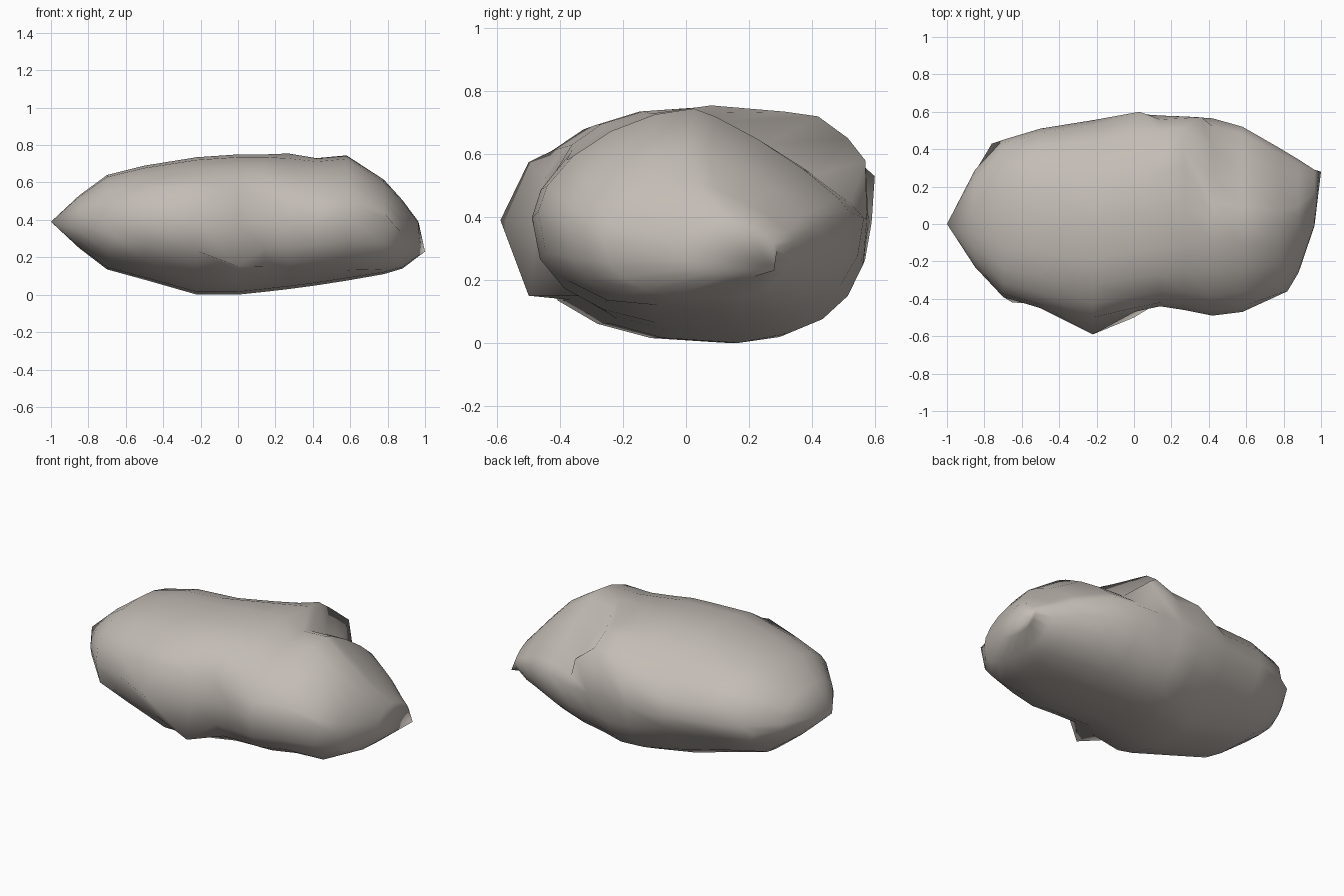
import bpy
import bmesh
import math
from mathutils import Vector

if "Cube" in bpy.data.objects:
    bpy.data.objects.remove(bpy.data.objects["Cube"], do_unlink=True)

SIDES = 20

# Cross-sections along the boulder: x, front y, back y, bottom z, top z,
# then squareness of the upper front, upper back and lower back quarters
SECTIONS = [
    (-0.85, -0.23, 0.29, 0.25, 0.53, 2.1, 2, 2),
    (-0.70, -0.39, 0.45, 0.135, 0.64, 2.3, 2.2, 1.8),
    (-0.50, -0.45, 0.51, 0.08, 0.69, 2.4, 2.1, 1.6),
    (-0.22, -0.51, 0.555, 0.0, 0.735, 2.5, 1.75, 1.55),
    (0.0, -0.47, 0.59, 0.0, 0.75, 2.5, 1.9, 2),
    (0.14, -0.44, 0.58, 0.015, 0.75, 2.6, 2.4, 2.4),
    (0.27, -0.46, 0.575, 0.03, 0.745, 2.1, 3.4, 2.2),
    (0.42, -0.49, 0.565, 0.05, 0.73, 1.8, 1.2, 2.2),
    (0.58, -0.47, 0.52, 0.075, 0.745, 1.7, 1.2, 2.2),
    (0.78, -0.39, 0.405, 0.11, 0.615, 1.9, 1.3, 2.2),
    (0.88, -0.26, 0.345, 0.14, 0.505, 2, 1.3, 2.2),
    (0.965, -0.01, 0.29, 0.205, 0.39, 2, 1.5, 2.2),
]


def section_ring(x, front, back, bottom, top, upper_front, upper_back, lower_back):
    """Rounded section made from four differently squared quarters."""
    mid_z = bottom + 0.51 * (top - bottom)
    top_y = front + 0.5 * (back - front)
    bottom_y = front + 0.6 * (back - front)
    ring = []
    for i in range(SIDES):
        angle = math.tau * i / SIDES
        c, s = math.cos(angle), math.sin(angle)
        if s >= 0:
            power = upper_front if c < 0 else upper_back
        else:
            power = 2.4 if c < 0 else lower_back
        a, b = abs(c) ** (2 / power), abs(s) ** (2 / power)
        side_y = back if c > 0 else front
        ridge_y, edge_z = (top_y, top) if s >= 0 else (bottom_y, bottom)
        ring.append(Vector((x, ridge_y + (side_y - ridge_y) * a,
                            mid_z + (edge_z - mid_z) * b)))
    return ring


def pull_corner(bm, target):
    """Draw the closest vertex out to a chipped corner."""
    target = Vector(target)
    min(bm.verts, key=lambda v: (v.co - target).length).co = target


# Body: skin the rings and close both ends on their pointed tips
bm = bmesh.new()
rings = [[bm.verts.new(p) for p in section_ring(*s)] for s in SECTIONS]
for r0, r1 in zip(rings, rings[1:]):
    for i in range(SIDES):
        j = (i + 1) % SIDES
        bm.faces.new((r0[i], r0[j], r1[j], r1[i]))
for ring, tip in ((rings[0], (-1, 0, 0.39)), (rings[-1], (1, 0.28, 0.23))):
    pole = bm.verts.new(tip)
    for i in range(SIDES):
        bm.faces.new((ring[i], ring[(i + 1) % SIDES], pole))

# Chipped corners: front spur and its shoulder, lower lip, ridge, back, ends
for corner in ((-0.22, -0.59, 0.39), (-0.22, -0.5, 0.575), (0, -0.5, 0.15),
               (0.27, 0.08, 0.755), (0.26, 0.42, 0.72), (0.36, 0.57, 0.58),
               (0.03, 0.6, 0.53), (0.82, -0.36, 0.39), (0.76, -0.25, 0.135),
               (-0.65, -0.42, 0.3), (-0.76, 0.43, 0.36)):
    pull_corner(bm, corner)

bmesh.ops.recalc_face_normals(bm, faces=bm.faces)
for face in bm.faces:
    face.smooth = True
mesh = bpy.data.meshes.new("boulder")
bm.to_mesh(mesh)
bm.free()

# Stone colour
stone = bpy.data.materials.new("warm grey stone")
stone.use_nodes = True
colour = (0.55, 0.505, 0.465, 1)
stone.diffuse_color = colour
stone.node_tree.nodes["Principled BSDF"].inputs["Base Color"].default_value = colour
mesh.materials.append(stone)
boulder = bpy.data.objects.new("boulder", mesh)
bpy.context.collection.objects.link(boulder)
